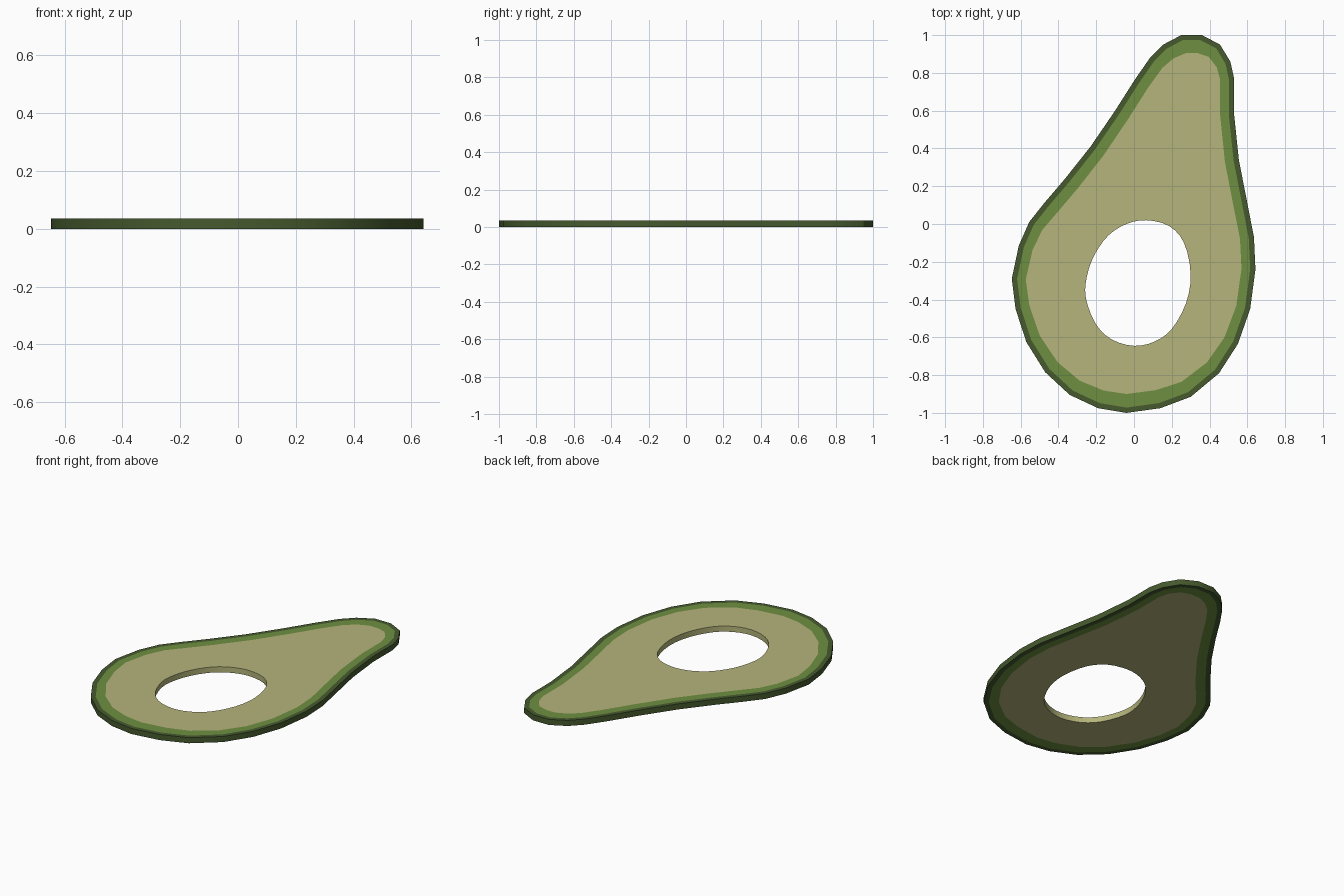
import bpy, bmesh
from mathutils import Vector

if "Cube" in bpy.data.objects:
    bpy.data.objects.remove(bpy.data.objects["Cube"])

THICK = 0.035

# Pear-shaped outline, clockwise from the tip
OUTLINE = [(.25, 1.0), (.36, 1.0), (.455, .95), (.51, .86), (.53, .77), (.53, .58),
           (.555, .34), (.60, .11), (.635, -.07), (.643, -.24), (.615, -.45), (.55, -.635),
           (.45, -.79), (.30, -.915), (.14, -.975), (-.04, -1.0), (-.19, -.975),
           (-.34, -.905), (-.47, -.785), (-.57, -.625), (-.627, -.45), (-.647, -.29),
           (-.61, -.115), (-.555, .01), (-.48, .105), (-.365, .24), (-.23, .41),
           (-.10, .60), (.005, .765), (.085, .88), (.155, .95)]
# Tilted egg-shaped stone opening
HOLE = [(.065, .02), (.185, -.01), (.265, -.10), (.30, -.265), (.275, -.42), (.20, -.555),
        (.11, -.622), (0, -.645), (-.12, -.61), (-.205, -.525), (-.255, -.39),
        (-.25, -.28), (-.21, -.165), (-.135, -.06), (-.04, 0)]


def smooth(pts, n):
    """Closed Catmull-Rom curve through the points."""
    p = [Vector(q) for q in pts]
    out = []
    for i in range(len(p)):
        a, b, c, d = (p[(i + k - 1) % len(p)] for k in range(4))
        for s in range(n):
            t = s / n
            out.append(.5 * (2 * b + (c - a) * t + (2 * a - 5 * b + 4 * c - d) * t * t
                             + (3 * b - a - 3 * c + d) * t ** 3))
    return out


def inset(pts, side, end):
    """Move a clockwise loop inward, by a little more at its two ends."""
    out = []
    for i, p in enumerate(pts):
        t = (pts[(i + 1) % len(pts)] - pts[i - 1]).normalized()
        n = Vector((t.y, -t.x))
        out.append(p + n * (side + (end - side) * n.y ** 2))
    return out


def material(name, rgb):
    m = bpy.data.materials.new(name)
    lin = [((c / 255 + .055) / 1.055) ** 2.4 for c in rgb]
    m.diffuse_color = (*lin, 1)
    m.use_nodes = True
    m.node_tree.nodes["Principled BSDF"].inputs["Base Color"].default_value = m.diffuse_color
    return m


bm = bmesh.new()
SKIN, RIM, FLESH = range(3)


def loop(pts, z):
    return [bm.verts.new((p.x, p.y, z)) for p in pts]


def band(a, b, mat):
    n = len(a)
    for i in range(n):
        j = (i + 1) % n
        bm.faces.new((a[i], a[j], b[j], b[i])).material_index = mat


skin = [Vector(p) for p in OUTLINE]
rim = inset(skin, .028, .028)
flesh = inset(skin, .074, .1)
hole = smooth(HOLE, 3)

# Top and bottom: skin edge, green rim, flesh with the opening
sides = []
for z in (0, THICK):
    s, r, f, h = (loop(p, z) for p in (skin, rim, flesh, hole))
    band(s, r, SKIN)
    band(r, f, RIM)
    edges = []
    for ring in (f, h):
        for i in range(len(ring)):
            pair = (ring[i - 1], ring[i])
            edges.append(bm.edges.get(pair) or bm.edges.new(pair))
    res = bmesh.ops.triangle_fill(bm, edges=edges, use_beauty=True)
    for g in res["geom"]:
        if isinstance(g, bmesh.types.BMFace):
            g.material_index = FLESH
    sides.append((s, h))

# Outer skin wall and inner wall of the opening
band(sides[0][0], sides[1][0], SKIN)
band(sides[0][1], sides[1][1], FLESH)
bmesh.ops.recalc_face_normals(bm, faces=bm.faces)

mesh = bpy.data.meshes.new("avocado_slice")
bm.to_mesh(mesh)
bm.free()
for name, rgb in (("dark green skin", (70, 90, 46)), ("green rim", (110, 143, 65)),
                  ("pale flesh", (181, 181, 124))):
    mesh.materials.append(material(name, rgb))
obj = bpy.data.objects.new("avocado_slice", mesh)
bpy.context.collection.objects.link(obj)
bpy.context.view_layer.objects.active = obj
obj.select_set(True)
bpy.ops.object.shade_smooth_by_angle(angle=0.52)
